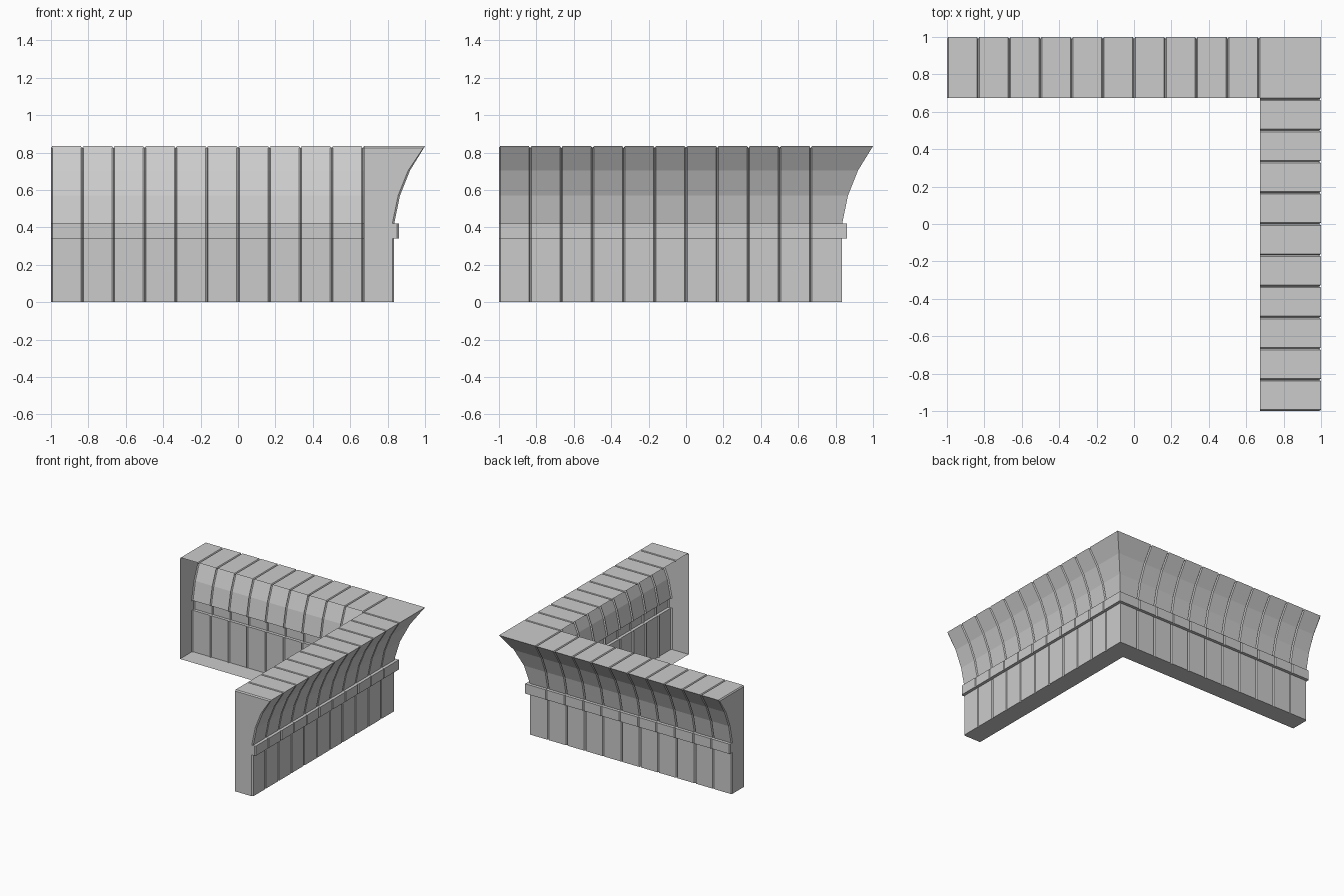
import bpy, bmesh

if "Cube" in bpy.data.objects:
    bpy.data.objects.remove(bpy.data.objects["Cube"])

# Cross-section: (outward distance, height), from inner bottom edge round to inner top edge
PROFILE = [(0.675, 0), (0.835, 0), (0.835, 0.34), (0.86, 0.34), (0.86, 0.42), (0.835, 0.42),
           (0.866, 0.57), (0.92, 0.705), (0.994, 0.825), (1.0, 0.834), (0.675, 0.834)]
DEPTH, HALF = 0.01, 0.007      # plank groove depth and half width
TOP = 0.834


def inset(d, z):
    """Profile point pushed in to the bottom of a groove."""
    return (d if d == 0.675 else d - DEPTH, z - DEPTH if z == TOP else z)


GROOVE = [inset(d, z) for d, z in PROFILE]


def make_wall(name, place):
    """Open-backed planked wall swept along one side and mitred at the corner."""
    # Plank stations: bevelled free end, then a V groove every sixth of a unit
    stations = [(-1, GROOVE), (-1 + HALF, PROFILE)]
    for k in range(1, 11):
        t = -1 + k / 6
        stations += [(t - HALF, PROFILE), (t, GROOVE), (t + HALF, PROFILE)]

    bm = bmesh.new()
    rows = [[bm.verts.new(place(d, t, z)) for d, z in section] for t, section in stations]
    # Mitred corner
    rows.append([bm.verts.new(place(d, d, z)) for d, z in PROFILE])
    for a, b in zip(rows, rows[1:]):
        for i in range(len(a) - 1):
            bm.faces.new((a[i], a[i + 1], b[i + 1], b[i]))
    # End cap
    bm.faces.new(rows[0])

    bmesh.ops.recalc_face_normals(bm, faces=bm.faces)
    bm.normal_update()
    top = max(bm.faces, key=lambda f: f.calc_center_median().z)
    if top.normal.z < 0:
        bmesh.ops.reverse_faces(bm, faces=bm.faces)
    mesh = bpy.data.meshes.new(name)
    bm.to_mesh(mesh)
    bm.free()
    obj = bpy.data.objects.new(name, mesh)
    bpy.context.collection.objects.link(obj)


# The two walls are mirror images across the corner diagonal
make_wall("right_wall", lambda d, t, z: (d, t, z))
make_wall("back_wall", lambda d, t, z: (t, d, z))
